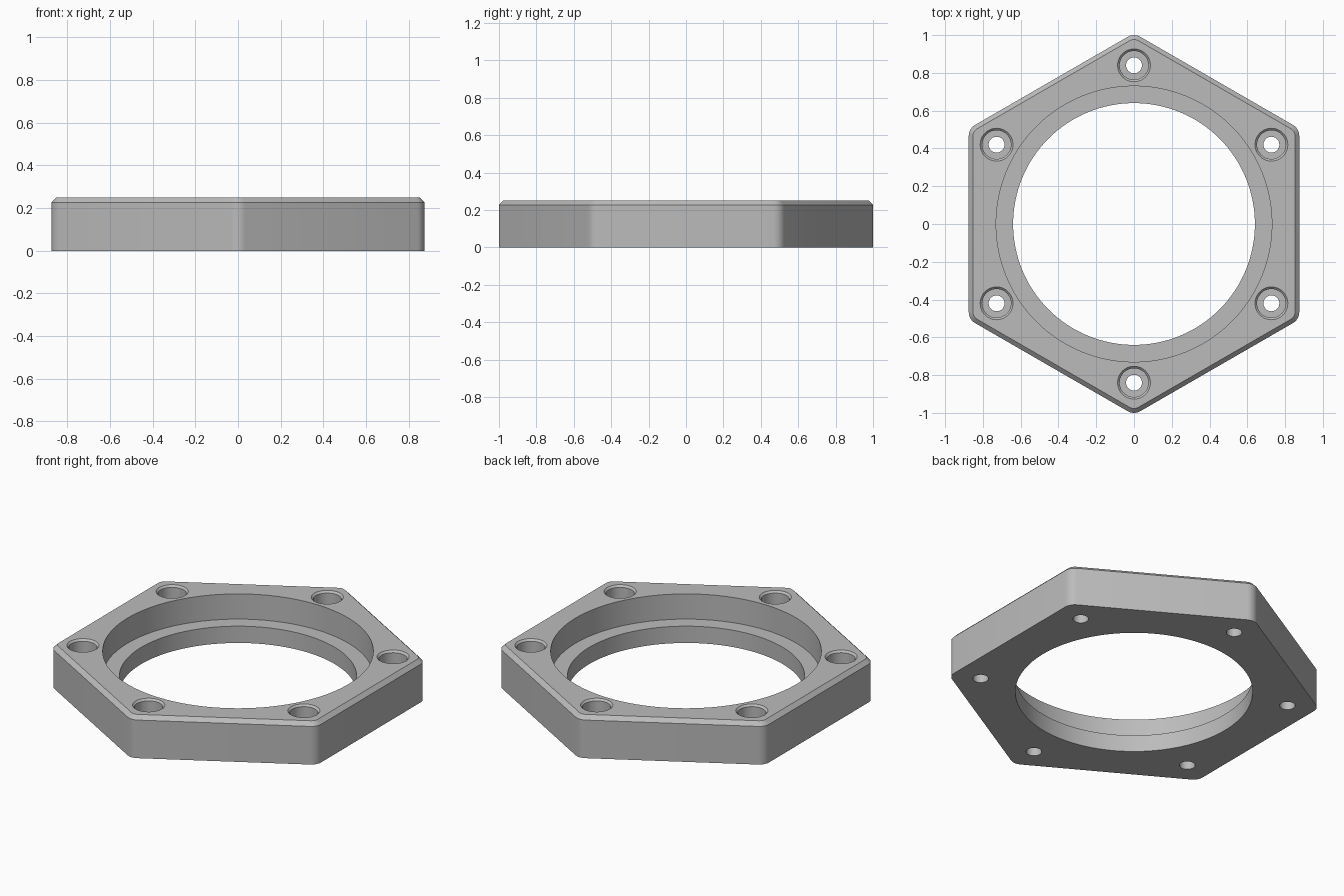
import bpy
import bmesh
from math import sin, cos, pi, radians

cube = bpy.data.objects.get("Cube")
if cube:
    bpy.data.objects.remove(cube, do_unlink=True)

# Main sizes
HEIGHT, APOTHEM, CHAMFER = 0.25, 0.875, 0.023
CORNER = 0.067        # corner rounding radius
SCREW_CIRCLE = 0.84   # distance of the screw holes from the axis

grey = bpy.data.materials.new("plain grey")
grey.use_nodes = True
colour = (0.5, 0.5, 0.5, 1)
grey.diffuse_color = colour
grey.node_tree.nodes["Principled BSDF"].inputs["Base Color"].default_value = colour


def loft(name, rings):
    """Join equal-sized rings of points with quads and cap both ends."""
    bm = bmesh.new()
    loops = [[bm.verts.new(p) for p in ring] for ring in rings]
    n = len(loops[0])
    for low, high in zip(loops, loops[1:]):
        for i in range(n):
            j = (i + 1) % n
            bm.faces.new((low[i], low[j], high[j], high[i]))
    bm.faces.new(loops[0][::-1])
    bm.faces.new(loops[-1])
    bmesh.ops.recalc_face_normals(bm, faces=bm.faces)
    mesh = bpy.data.meshes.new(name)
    bm.to_mesh(mesh)
    bm.free()
    mesh.materials.append(grey)
    obj = bpy.data.objects.new(name, mesh)
    bpy.context.collection.objects.link(obj)
    return obj


def hexagon(inset, z, steps=6):
    """Hexagon with points at +-y and rounded corners."""
    r = CORNER - inset
    reach = (APOTHEM - CORNER) / cos(pi / 6)
    ring = []
    for k in range(6):
        mid = radians(30 + 60 * k)
        for s in range(steps + 1):
            a = mid + radians(-30 + 60 * s / steps)
            ring.append((reach * cos(mid) + r * cos(a),
                         reach * sin(mid) + r * sin(a), z))
    return ring


def stepped_cutter(name, profile, x, y, sides):
    """Round cutter with (radius, z) steps."""
    turns = [2 * pi * i / sides for i in range(sides)]
    return loft(name, [[(x + r * cos(a), y + r * sin(a), z) for a in turns]
                       for r, z in profile])


# Chamfered hexagonal body
body = loft("hexagonal_flange", [hexagon(0, 0), hexagon(0, HEIGHT - CHAMFER),
                                 hexagon(CHAMFER, HEIGHT)])

# Central bore with a wider seat above
cutters = [stepped_cutter("bore_cutter", [(0.64, -0.1), (0.64, 0.1),
                                          (0.73, 0.1), (0.73, 0.4)], 0, 0, 128)]

# Six counterbored screw holes with chamfered rims
screw = [(0.042, -0.1), (0.042, 0.12), (0.076, 0.12),
         (0.076, HEIGHT - 0.011), (0.087, HEIGHT), (0.087, 0.4)]
for k in range(6):
    a = radians(30 + 60 * k)
    cutters.append(stepped_cutter("screw_hole_cutter", screw, SCREW_CIRCLE * cos(a),
                                  SCREW_CIRCLE * sin(a), 40))

# Cut the openings
bpy.context.view_layer.objects.active = body
body.select_set(True)
for cutter in cutters:
    cutter.hide_render = True
    mod = body.modifiers.new("opening", 'BOOLEAN')
    mod.operation = 'DIFFERENCE'
    mod.solver = 'EXACT'
    mod.object = cutter
    bpy.ops.object.modifier_apply(modifier=mod.name)
for cutter in cutters:
    bpy.data.objects.remove(cutter, do_unlink=True)

bpy.ops.object.shade_smooth_by_angle(angle=radians(30))
